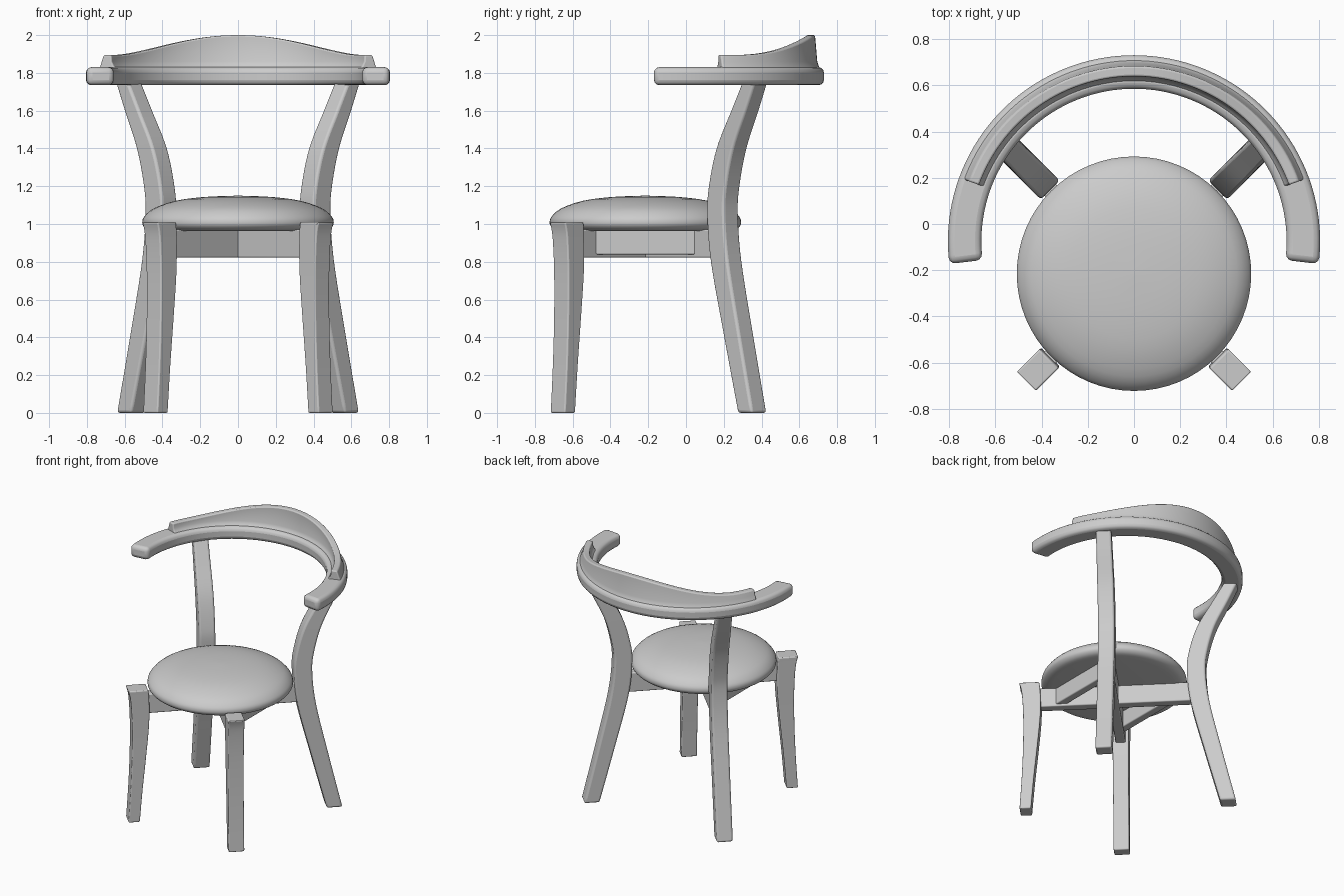
import bpy, bmesh, math
from mathutils import Vector

cube = bpy.data.objects.get("Cube")
if cube:
    bpy.data.objects.remove(cube, do_unlink=True)

grey = bpy.data.materials.new("plain grey")
grey.use_nodes = True
COLOUR = (0.6, 0.6, 0.6, 1)
grey.diffuse_color = COLOUR
grey.node_tree.nodes["Principled BSDF"].inputs["Base Color"].default_value = COLOUR

SEAT_Y = -0.215
ARM_Y = -0.075


def loft(name, rings, bevel=0.0, smooth_angle=40):
    """Skin equal-sized rings of points, cap both ends and round the edges."""
    bm = bmesh.new()
    loops = [[bm.verts.new(p) for p in ring] for ring in rings]
    for a, b in zip(loops, loops[1:]):
        for i in range(len(a)):
            j = (i + 1) % len(a)
            bm.faces.new((a[i], a[j], b[j], b[i]))
    bm.faces.new(loops[0][::-1])
    bm.faces.new(loops[-1])
    bmesh.ops.recalc_face_normals(bm, faces=bm.faces)
    mesh = bpy.data.meshes.new(name)
    bm.to_mesh(mesh)
    bm.free()
    mesh.materials.append(grey)
    obj = bpy.data.objects.new(name, mesh)
    bpy.context.collection.objects.link(obj)
    if bevel:
        mod = obj.modifiers.new("Rounded edges", "BEVEL")
        mod.width = bevel
        mod.segments = 3
        mod.limit_method = "ANGLE"
        mod.angle_limit = math.radians(40)
    bpy.ops.object.select_all(action="DESELECT")
    obj.select_set(True)
    bpy.context.view_layer.objects.active = obj
    bpy.ops.object.shade_smooth_by_angle(angle=math.radians(smooth_angle))
    return obj


def spline(keys, steps=6):
    """Smooth curve through the key tuples."""
    pts = [Vector(k) for k in keys]
    out = []
    for i in range(len(pts) - 1):
        a, b = pts[max(i - 1, 0)], pts[i]
        c, d = pts[i + 1], pts[min(i + 2, len(pts) - 1)]
        for s in range(steps):
            t = s / steps
            out.append(b + (c - a) * (t / 2) + (a * 2 - b * 5 + c * 4 - d) * (t * t / 2)
                       + (b * 3 - a - c * 3 + d) * (t ** 3 / 2))
    return out + [pts[-1]]


def leg(name, sx, sy, keys):
    """Curved leg on a diagonal; keys are height, radius, depth, width."""
    out = Vector((sx, sy, 0)).normalized()
    side = Vector((-out.y, out.x, 0))
    rings = []
    for z, r, d, w in spline(keys):
        c = Vector((0, SEAT_Y, z)) + out * r
        rings.append([c + out * (u * d / 2) + side * (v * w / 2)
                      for u, v in ((-1, -1), (1, -1), (1, 1), (-1, 1))])
    loft(name, rings, 0.014)


def bar(name, start, end, width, low, high):
    """Straight rail between two plan points."""
    a, b = Vector((*start, 0)), Vector((*end, 0))
    along = (b - a).normalized()
    side = Vector((-along.y, along.x, 0)) * width / 2
    rings = [[p + side * s + Vector((0, 0, z))
              for s, z in ((-1, low), (1, low), (1, high), (-1, high))] for p in (a, b)]
    loft(name, rings, 0.008)


def arc_sweep(name, first, last, count, section, bevel):
    """Sweep a section of (radius, height) around the arm centre."""
    rings = []
    for i in range(count + 1):
        deg = first + (last - first) * i / count
        a = math.radians(deg)
        rings.append([Vector((r * math.cos(a), ARM_Y + r * math.sin(a), z))
                      for r, z in section(deg)])
    return loft(name, rings, bevel)


# Legs
BACK = [(0, 0.80, 0.11, 0.115), (0.4, 0.70, 0.12, 0.115), (0.8, 0.605, 0.13, 0.115),
        (1.05, 0.578, 0.13, 0.115), (1.2, 0.59, 0.13, 0.115), (1.4, 0.645, 0.125, 0.115),
        (1.6, 0.745, 0.11, 0.11), (1.78, 0.835, 0.09, 0.105)]
FRONT = [(0, 0.618, 0.08, 0.11), (0.25, 0.60, 0.085, 0.11), (0.5, 0.583, 0.10, 0.11),
         (0.75, 0.572, 0.12, 0.112), (0.93, 0.577, 0.13, 0.115), (1.01, 0.59, 0.14, 0.117)]
for side, sx in (("left", 1), ("right", -1)):
    leg("back_leg_" + side, sx, 1, BACK)
    leg("front_leg_" + side, sx, -1, FRONT)
    # Rails under the seat
    reach = 0.38
    bar("cross_rail_" + side, (-sx * reach, SEAT_Y - reach), (sx * reach, SEAT_Y + reach),
        0.07, 0.822, 0.97)
    bar("side_rail_" + side, (sx * 0.28, -0.485), (sx * 0.28, 0.07), 0.06, 0.838, 0.97)

# Padded round seat
PAD = [(0.43, 0.962), (0.475, 0.97), (0.5, 0.988), (0.507, 1.01), (0.496, 1.04),
       (0.445, 1.083), (0.33, 1.123), (0.18, 1.143), (0.01, 1.15)]
SIDES = 64
loft("seat", [[Vector((r * math.cos(math.tau * i / SIDES),
                       SEAT_Y + r * math.sin(math.tau * i / SIDES), z))
               for i in range(SIDES)] for r, z in spline(PAD, 3)], smooth_angle=60)


# Curved arm rail
def arm_section(deg):
    return [(0.66, 1.735), (0.805, 1.735), (0.805, 1.83), (0.66, 1.83)]


arc_sweep("arm_rail", -7, 187, 72, arm_section, 0.028)


# Raised back crest with a flared foot
def crest_section(deg):
    s = min(abs(deg - 90) / 62, 1)
    top = 1.895 + 0.105 * (math.cos(math.pi * s) + 1) / 2
    return [(0.68, 1.815), (0.79, 1.815), (0.778, 1.835), (0.77, 1.86),
            (0.758, top), (0.714, top), (0.712, 1.86), (0.702, 1.838)]


arc_sweep("back_crest", 20, 160, 60, crest_section, 0.008)
